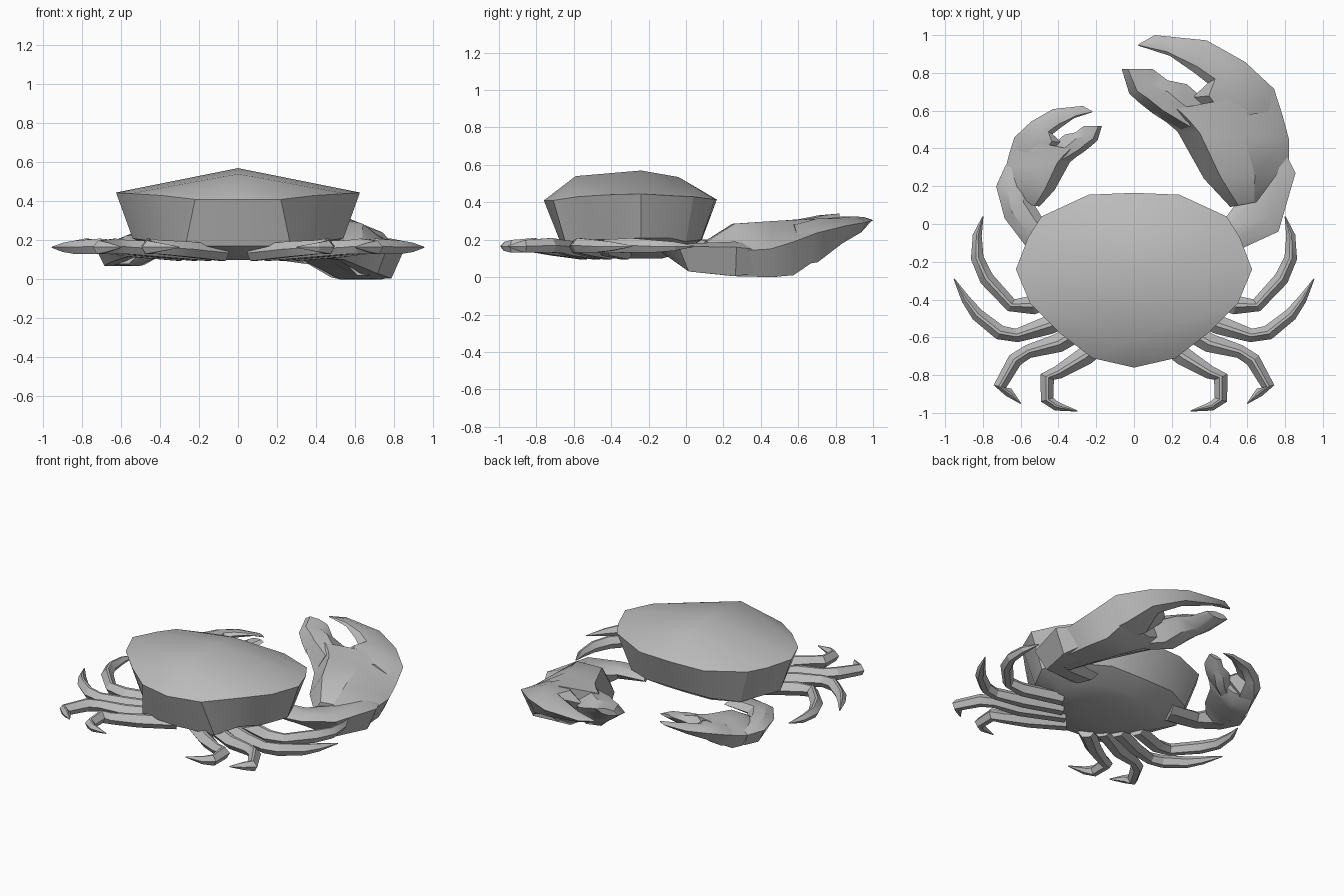
import bpy, bmesh, math
from mathutils import Vector

if "Cube" in bpy.data.objects:
    bpy.data.objects.remove(bpy.data.objects["Cube"], do_unlink=True)

grey = bpy.data.materials.new("shell grey")
grey.use_nodes = True
grey.diffuse_color = (0.5, 0.5, 0.5, 1)
grey.node_tree.nodes["Principled BSDF"].inputs["Base Color"].default_value = (0.5, 0.5, 0.5, 1)


def finish(name, bm, angle):
    bmesh.ops.remove_doubles(bm, verts=bm.verts, dist=0.0005)
    bmesh.ops.recalc_face_normals(bm, faces=bm.faces)
    mesh = bpy.data.meshes.new(name)
    bm.to_mesh(mesh)
    bm.free()
    mesh.materials.append(grey)
    ob = bpy.data.objects.new(name, mesh)
    bpy.context.collection.objects.link(ob)
    bpy.ops.object.select_all(action='DESELECT')
    ob.select_set(True)
    bpy.context.view_layer.objects.active = ob
    bpy.ops.object.shade_smooth_by_angle(angle=math.radians(angle))


def bridge(bm, a, b):
    for i in range(len(a)):
        j = (i + 1) % len(a)
        bm.faces.new((a[i], a[j], b[j], b[i]))


def loft(name, stations, place=lambda p: p, angle=20, crest=(.25, .7), keel=(.27, .73)):
    """Six-sided sections: inner (x, y), outer (x, y), edge z, top z, bottom z."""
    bm = bmesh.new()
    rings = []
    for xa, ya, xb, yb, edge, top, low in stations:
        a, b = Vector((xa, ya, 0)), Vector((xb, yb, 0))
        section = ((0, edge), (crest[0], top), (crest[1], top),
                   (1, edge), (keel[1], low), (keel[0], low))
        rings.append([bm.verts.new(place(a.lerp(b, t) + Vector((0, 0, z))))
                      for t, z in section])
    for a, b in zip(rings, rings[1:]):
        bridge(bm, a, b)
    bm.faces.new(rings[0])
    bm.faces.new(rings[-1])
    finish(name, bm, angle)


def mirrored_ring(bm, half):
    """Closed ring from a half outline that starts and ends on the centre line."""
    return [bm.verts.new(p) for p in half] + [
        bm.verts.new((-x, y, z)) for x, y, z in half[-2:0:-1]]


# Carapace: mirrored rim, a raised spine on top, faceted walls and belly below
rim_half = [(0, .165, .415), (.24, .155, .415), (.49, .04, .43), (.56, -.07, .435),
            (.625, -.24, .445), (.55, -.42, .44), (.39, -.58, .43), (.22, -.71, .41),
            (0, -.76, .41)]
waist_half = [(0, .085, .2), (.24, .08, .2), (.41, .0, .19), (.48, -.09, .21),
              (.54, -.24, .21), (.46, -.40, .2), (.36, -.5, .2), (.27, -.64, .17),
              (0, -.665, .17)]
spine = [(0, -.04, .535), (0, -.24, .57), (0, -.59, .54)]
panels = [(0, 1, (0,)), (1, 2, (0,)), (2, 3, (0,)), (3, 4, (1, 0)),
          (4, 5, (2, 1)), (5, 6, (2,)), (6, 7, (2,)), (7, 8, (2,))]
bm = bmesh.new()
rim = mirrored_ring(bm, rim_half)
ridge = [bm.verts.new(p) for p in spine]
for i, j, tops in panels:
    for a, b in ((i, j), (-i, -j)):
        bm.faces.new([rim[a], rim[b]] + [ridge[k] for k in tops])
ring = mirrored_ring(bm, waist_half)
bridge(bm, rim, ring)
for scale, z in ((.7, .13), (.42, .1)):
    lower = mirrored_ring(bm, [(x * scale, (y + .28) * scale - .28, z)
                               for x, y, _ in waist_half])
    bridge(bm, ring, lower)
    ring = lower
bm.faces.new(ring)
finish("carapace", bm, 25)

# Walking legs: plan paths with tapering widths, rising from the belly, mirrored
leg_paths = [
    [(.30, -.33), (.54, -.43), (.65, -.43), (.78, -.29), (.83, -.18), (.83, -.06), (.80, .04)],
    [(.22, -.42), (.45, -.535), (.62, -.59), (.71, -.575), (.83, -.48), (.89, -.40), (.953, -.29)],
    [(.15, -.48), (.40, -.63), (.56, -.675), (.63, -.72), (.71, -.86), (.665, -.89), (.60, -.95)],
    [(.08, -.55), (.26, -.70), (.40, -.785), (.46, -.81), (.46, -.93), (.41, -.965), (.30, -.99)],
]
leg_widths = (.055, .05, .036, .039, .034, .024, .003)
leg_heights = (.135, .155, .165, .17, .165, .165, .165)
for number, path in enumerate(leg_paths, 1):
    pts = [Vector(p) for p in path]
    stations = []
    for i, (p, width, z) in enumerate(zip(pts, leg_widths, leg_heights)):
        along = (pts[min(i + 1, len(pts) - 1)] - pts[max(i - 1, 0)]).normalized()
        across = Vector((-along.y, along.x)) * width
        a, b = p + across, p - across
        thick = min(width, .04)
        stations.append((a.x, a.y, b.x, b.y, z, z + thick, z - thick))
    for label, sign in (("left", 1), ("right", -1)):
        loft(f"{label}_leg_{number}", stations,
             lambda p, s=sign: Vector((p.x * s, p.y, p.z)), crest=(.4, .6))

# Large claw sections; the hand parts are reused for the smaller mirrored claw
large_arm = [(.30, .02, .38, -.16, .15, .18, .12), (.49, .04, .57, -.13, .15, .18, .10),
             (.58, .16, .765, -.04, .165, .18, .03), (.60, .25, .855, .27, .16, .19, .005),
             (.60, .38, .81, .36, .15, .17, .02)]
palm = [(.51, .09, .72, .13, .12, .19, .02), (.37, .24, .82, .27, .14, .285, .005),
        (.23, .49, .82, .45, .15, .30, .0), (.17, .54, .785, .58, .19, .305, .01),
        (.10, .585, .743, .71, .24, .31, .09)]
thumb = [(.42, .55, .76, .60, .2, .28, .06), (.31, .67, .743, .714, .24, .312, .08),
         (.39, .745, .588, .858, .275, .315, .18), (.32, .80, .385, .972, .295, .325, .24),
         (.19, .89, .11, 1.0, .305, .32, .285), (.02, .945, .03, .955, .305, .31, .30)]
finger = [(.25, .50, .48, .58, .19, .28, .08), (.10, .585, .36, .67, .22, .31, .1),
          (.03, .64, .28, .74, .25, .32, .17), (-.025, .69, .18, .76, .28, .33, .22),
          (-.065, .82, .10, .82, .32, .34, .30)]


def small(p):
    return Vector((-.207 - .575 * p.x, .04 + .585 * p.y, .068 + .55 * p.z))


for part, stations, keel in (("palm", palm, (.5, .86)), ("upper_pincer", thumb, (.4, .8)),
                             ("lower_pincer", finger, (.4, .75))):
    loft("large_claw_" + part, stations, angle=32, crest=(.2, .6), keel=keel)
    loft("small_claw_" + part, stations, small, angle=32, crest=(.2, .6), keel=keel)
loft("large_claw_arm", large_arm, angle=32)

# Small claw arm
small_arm = [(-.30, .02, -.38, -.16, .15, .18, .12), (-.49, .04, -.575, -.115, .155, .19, .12),
             (-.55, .14, -.685, .03, .16, .20, .09), (-.56, .20, -.73, .20, .16, .19, .07),
             (-.57, .27, -.68, .31, .155, .17, .075)]
loft("small_claw_arm", small_arm, angle=32)
